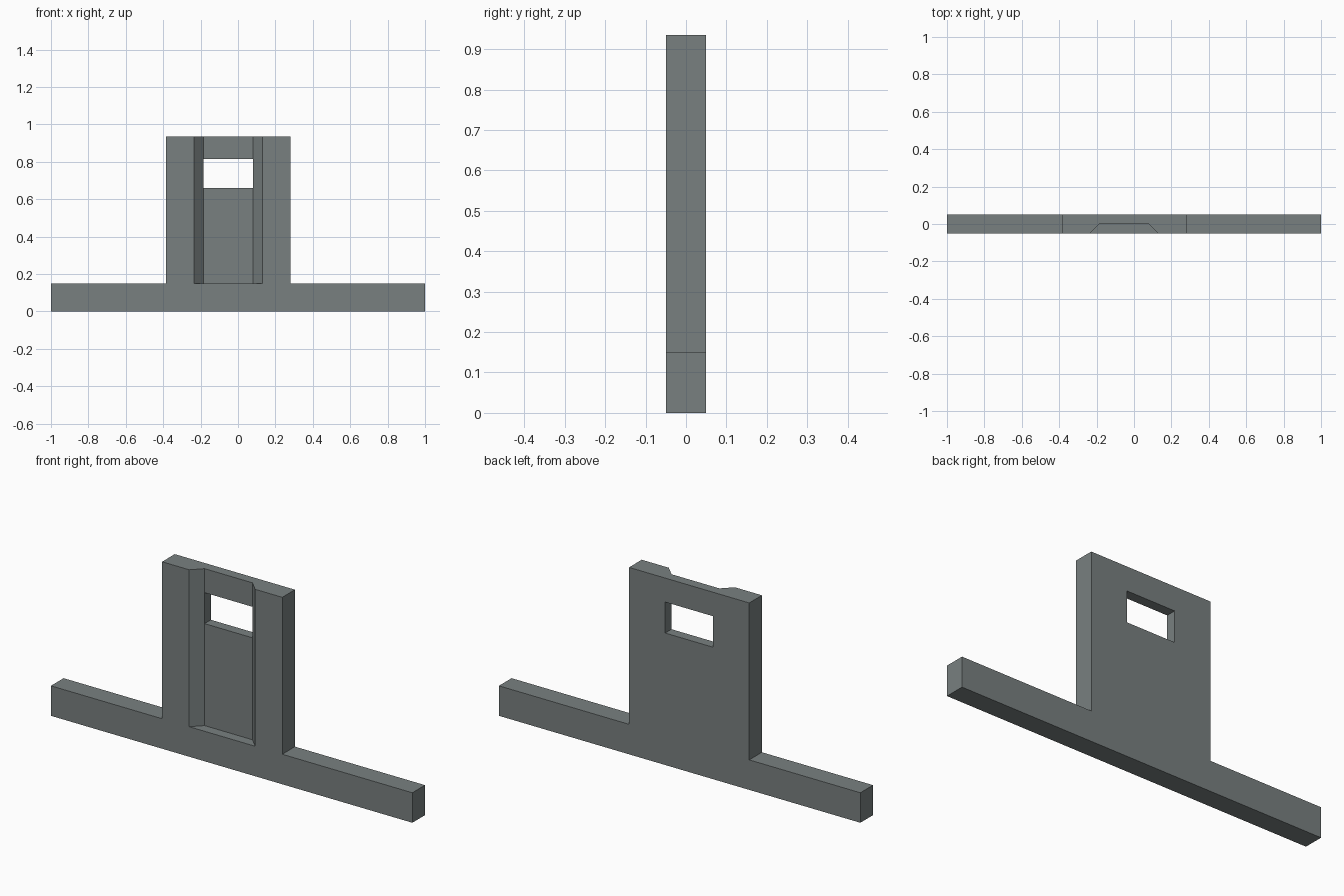
import bpy
import bmesh
from mathutils import Vector

if "Cube" in bpy.data.objects:
    bpy.data.objects.remove(bpy.data.objects["Cube"])

WALL_FRONT, WALL_BACK, CHANNEL_BACK = -0.05, 0.05, 0.0
BASE_TOP, TOWER_TOP = 0.15, 0.935

grey = bpy.data.materials.new("slate_grey")
grey.diffuse_color = (0.19, 0.216, 0.216, 1)
grey.use_nodes = True
grey.node_tree.nodes["Principled BSDF"].inputs["Base Color"].default_value = grey.diffuse_color


def prism(name, outline, direction):
    """Extrude a closed outline of 3D points along a direction."""
    bm = bmesh.new()
    face = bm.faces.new([bm.verts.new(p) for p in outline])
    ext = bmesh.ops.extrude_face_region(bm, geom=[face], use_keep_orig=True)
    verts = [g for g in ext["geom"] if isinstance(g, bmesh.types.BMVert)]
    bmesh.ops.translate(bm, verts=verts, vec=Vector(direction))
    bmesh.ops.recalc_face_normals(bm, faces=bm.faces)
    mesh = bpy.data.meshes.new(name)
    bm.to_mesh(mesh)
    bm.free()
    mesh.materials.append(grey)
    obj = bpy.data.objects.new(name, mesh)
    bpy.context.collection.objects.link(obj)
    return obj


def cut(target, cutter):
    cutter.hide_render = True
    cutter.hide_viewport = True
    mod = target.modifiers.new(cutter.name, 'BOOLEAN')
    mod.operation = 'DIFFERENCE'
    mod.solver = 'EXACT'
    mod.object = cutter


# Wall: low plinth with an off-centre tower, one slab
silhouette = [(-1, 0), (1, 0), (1, BASE_TOP), (0.28, BASE_TOP), (0.28, TOWER_TOP),
              (-0.385, TOWER_TOP), (-0.385, BASE_TOP), (-1, BASE_TOP)]
wall = prism("wall", [(x, WALL_FRONT, z) for x, z in silhouette],
             (0, WALL_BACK - WALL_FRONT, 0))

# Channel with splayed sides, open at the tower top (sides continue past the front)
channel = [(-0.285, -0.1), (0.18, -0.1), (0.08, CHANNEL_BACK), (-0.185, CHANNEL_BACK)]
cut(wall, prism("channel_cutter", [(x, y, BASE_TOP) for x, y in channel], (0, 0, 1)))

# Window through the back of the channel
window = [(-0.185, 0.66), (0.08, 0.66), (0.08, 0.815), (-0.185, 0.815)]
cut(wall, prism("window_cutter", [(x, -0.02, z) for x, z in window], (0, 0.2, 0)))
